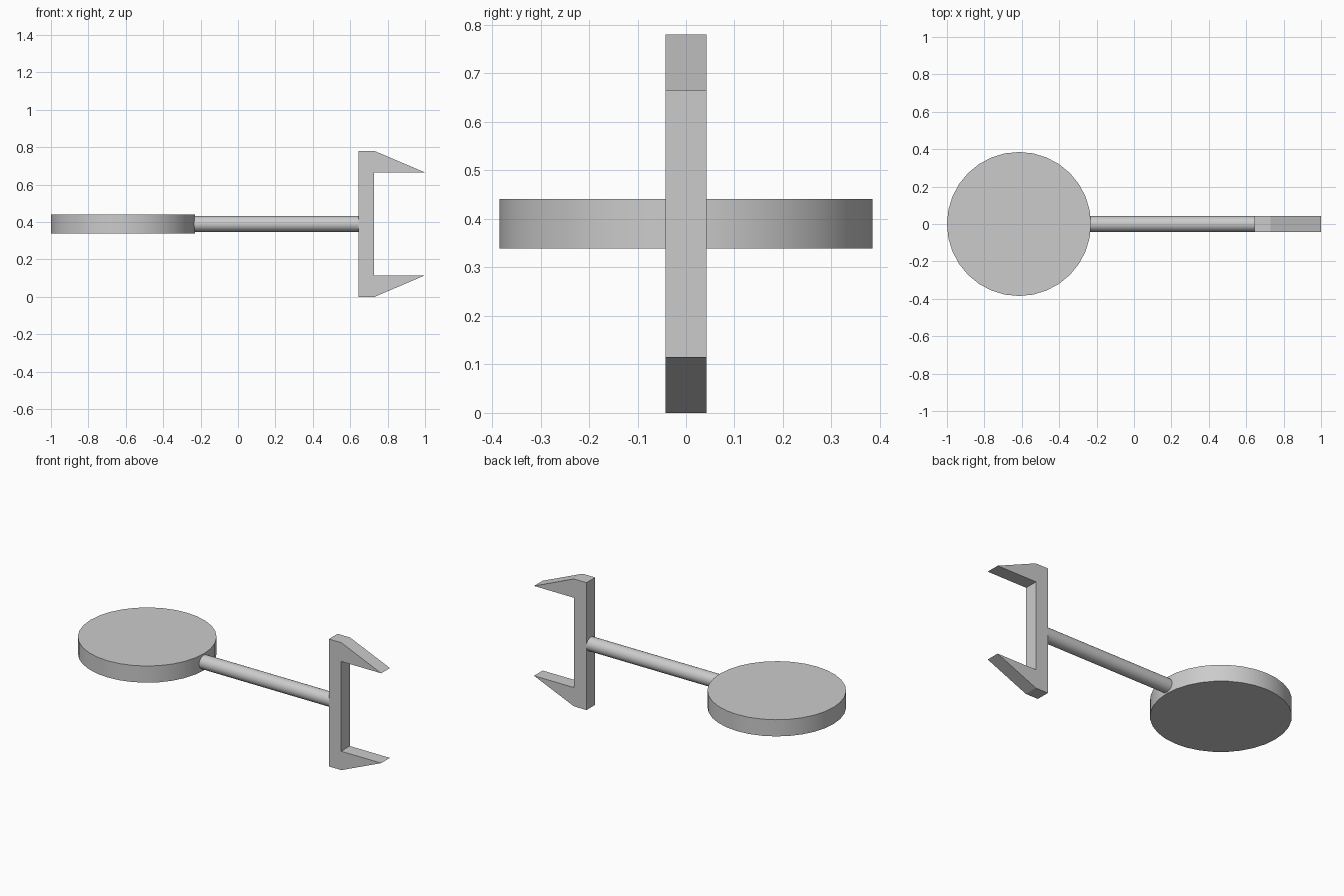
import bpy
import bmesh
import math

if "Cube" in bpy.data.objects:
    bpy.data.objects.remove(bpy.data.objects["Cube"], do_unlink=True)

MID_Z = 0.39       # height of the shared axis
HALF_WIDTH = 0.042  # half depth of the bracket and radius of the rod

grey = bpy.data.materials.new("plain grey")
grey.use_nodes = True
colour = (0.6, 0.6, 0.6, 1)
grey.diffuse_color = colour
grey.node_tree.nodes["Principled BSDF"].inputs["Base Color"].default_value = colour


def cylinder(name, radius, length, location, rotation=(0, 0, 0)):
    bpy.ops.mesh.primitive_cylinder_add(vertices=32, radius=radius, depth=length,
                                        location=location, rotation=rotation)
    obj = bpy.context.object
    obj.name = name
    obj.data.materials.append(grey)
    bpy.ops.object.shade_smooth_by_angle(angle=math.radians(30))


# Flat round base disc
cylinder("disc", 0.385, 0.102, (-0.615, 0, MID_Z))

# Rod joining the disc to the bracket
start, end = -0.25, 0.65
cylinder("rod", HALF_WIDTH, end - start, ((start + end) / 2, 0, MID_Z),
         (0, math.pi / 2, 0))

# Bracket with two pointed prongs: upper outline mirrored about the axis
upper = [(0.645, 0.39), (0.73, 0.39), (1.0, 0.275), (0.728, 0.275)]
outline = [(x, MID_Z + h) for x, h in upper]
outline += [(x, MID_Z - h) for x, h in reversed(upper)]
bm = bmesh.new()
face = bm.faces.new([bm.verts.new((x, -HALF_WIDTH, z)) for x, z in outline])
side = bmesh.ops.extrude_face_region(bm, geom=[face])
moved = [v for v in side["geom"] if isinstance(v, bmesh.types.BMVert)]
bmesh.ops.translate(bm, verts=moved, vec=(0, 2 * HALF_WIDTH, 0))
bmesh.ops.recalc_face_normals(bm, faces=bm.faces)
mesh = bpy.data.meshes.new("bracket")
bm.to_mesh(mesh)
bm.free()
mesh.materials.append(grey)
bpy.context.collection.objects.link(bpy.data.objects.new("bracket", mesh))
